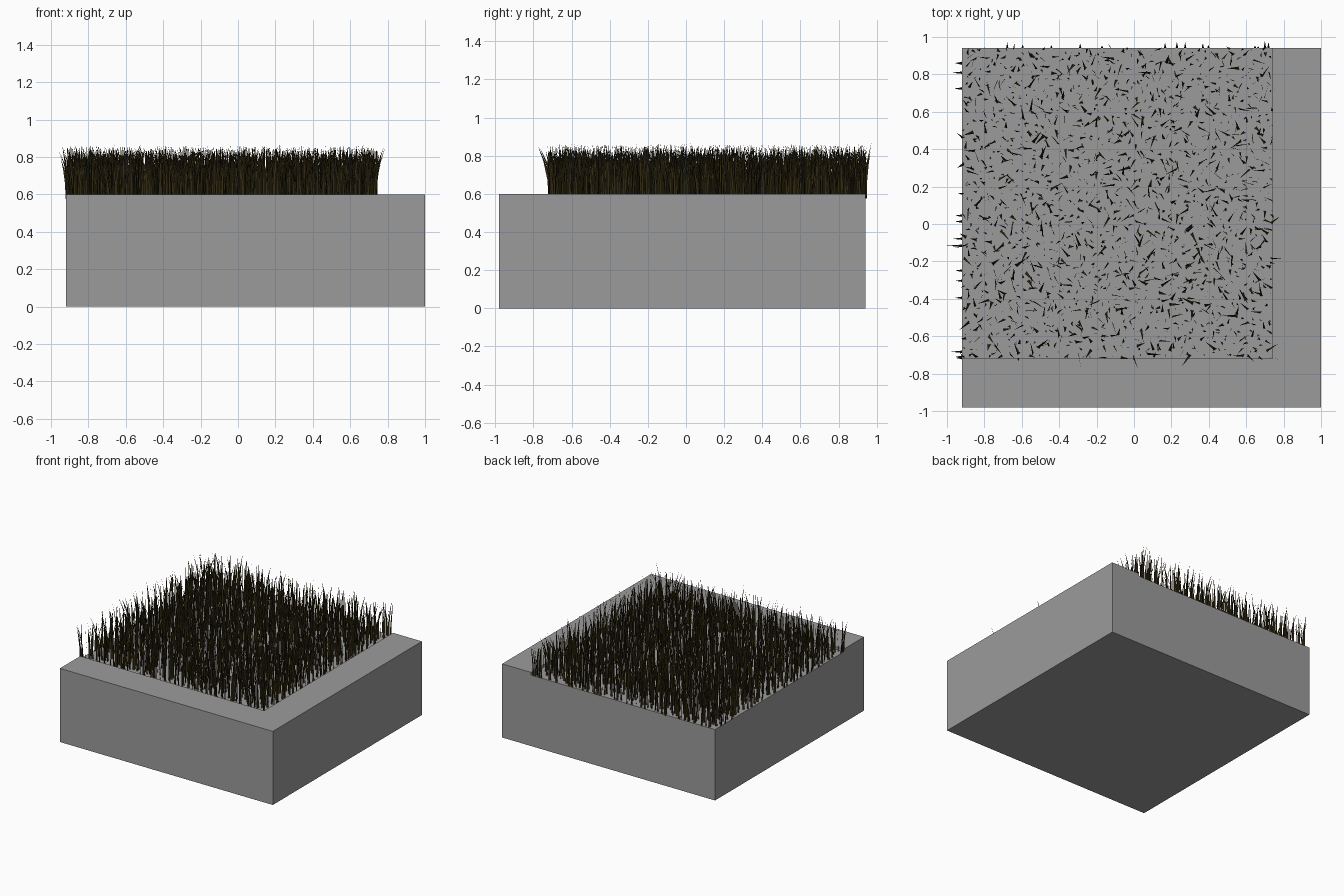
import bpy, bmesh, math, random
from mathutils import Vector

if "Cube" in bpy.data.objects:
    bpy.data.objects.remove(bpy.data.objects["Cube"])

random.seed(7)
X0, X1, Y0, Y1, TOP = -0.92, 1.0, -0.98, 0.94, 0.6   # block extents
GX, GY, LAWN = 0.74, -0.72, 0.578                    # inner limits and height of the lawn


def finish(name, bm, colour):
    mesh = bpy.data.meshes.new(name)
    bm.to_mesh(mesh)
    bm.free()
    obj = bpy.data.objects.new(name, mesh)
    bpy.context.collection.objects.link(obj)
    mat = bpy.data.materials.new(name + "_colour")
    mat.diffuse_color = colour
    mat.use_nodes = True
    mat.node_tree.nodes["Principled BSDF"].inputs["Base Color"].default_value = mat.diffuse_color
    mesh.materials.append(mat)
    return obj


# Ground block, cut along the border between lawn and L-shaped kerb
bm = bmesh.new()
bmesh.ops.create_cube(bm, size=1)
for v in bm.verts:
    v.co = Vector((X0 + (v.co.x + 0.5) * (X1 - X0),
                   Y0 + (v.co.y + 0.5) * (Y1 - Y0),
                   (v.co.z + 0.5) * LAWN))
for co, no in (((GX, 0, 0), (1, 0, 0)), ((0, GY, 0), (0, 1, 0))):
    bmesh.ops.bisect_plane(bm, geom=bm.verts[:] + bm.edges[:] + bm.faces[:],
                           plane_co=co, plane_no=no)

# Kerb raised slightly above the lawn
bm.normal_update()
kerb = []
for f in bm.faces:
    c = f.calc_center_median()
    if f.normal.z > 0.9 and (c.x > GX or c.y < GY):
        kerb.append(f)
raised = bmesh.ops.extrude_face_region(bm, geom=kerb)["geom"]
bmesh.ops.translate(bm, vec=(0, 0, TOP - LAWN),
                    verts=[g for g in raised if isinstance(g, bmesh.types.BMVert)])
bmesh.ops.recalc_face_normals(bm, faces=bm.faces[:])
finish("ground_block", bm, (0.33, 0.33, 0.33, 1))


# Grass: tapered, curved flat blades
def blade(bm, root, height, lean, lean_angle, width, face_angle):
    side = Vector((math.cos(face_angle), math.sin(face_angle), 0)) * width / 2
    out = Vector((math.cos(lean_angle), math.sin(lean_angle), 0)) * lean
    prev = None
    for t in (0, 0.35, 0.7):
        c = root + Vector((0, 0, height * t)) + out * t ** 2
        w = side * (1 - 0.75 * t)
        pair = (bm.verts.new(c - w), bm.verts.new(c + w))
        if prev:
            bm.faces.new((prev[0], prev[1], pair[1], pair[0]))
        prev = pair
    tip = bm.verts.new(root + Vector((0, 0, height)) + out)
    bm.faces.new((prev[0], prev[1], tip))


bm = bmesh.new()
N = 44
for i in range(N * N):
    u = (i % N + random.random()) / N
    v = (i // N + random.random()) / N
    root = Vector((X0 + u * (GX - X0), GY + v * (Y1 - GY), LAWN - 0.003))
    blade(bm, root, random.uniform(0.22, 0.29),
          min(abs(random.gauss(0, 0.035)), 0.038 if v > 0.97 else 0.075),
          random.uniform(0, math.tau),
          random.uniform(0.012, 0.02), random.uniform(0, math.tau))

# Stray blades drooping over the outer edges
for i in range(14):
    blade(bm, Vector((X0, random.uniform(GY, Y1), LAWN - 0.003)), 0.26,
          0.08 if i == 0 else random.uniform(0.02, 0.06), math.pi, 0.015, math.pi / 2)
    blade(bm, Vector((random.uniform(X0, GX), Y1, LAWN - 0.003)), 0.26,
          0.04 if i == 0 else random.uniform(0.01, 0.035), math.pi / 2, 0.015, 0)
finish("grass", bm, (0.03, 0.022, 0.006, 1))
